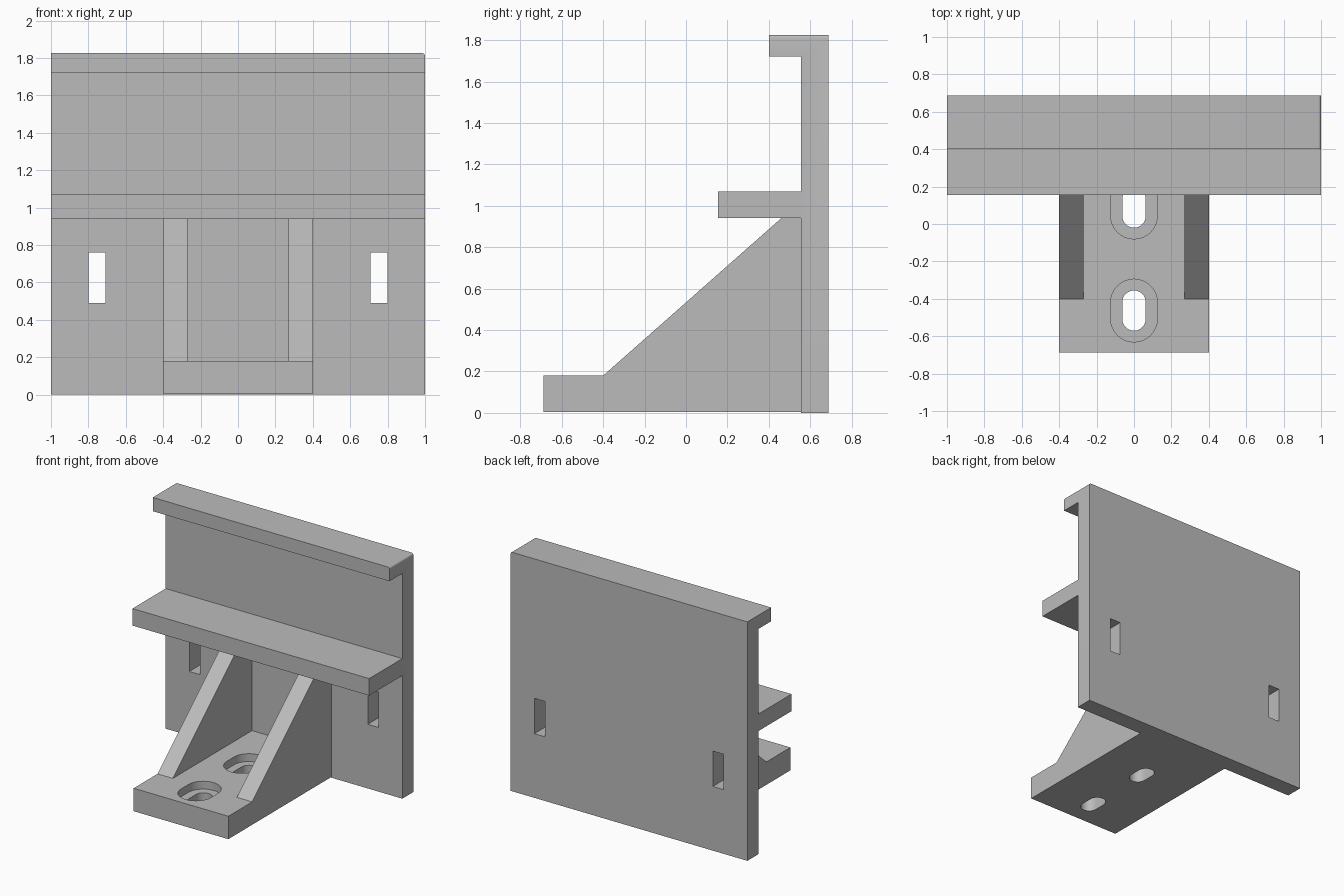
import bpy
import bmesh
from math import pi, sin, cos, radians
from mathutils import Vector

cube = bpy.data.objects.get("Cube")
if cube:
    bpy.data.objects.remove(cube, do_unlink=True)

grey = bpy.data.materials.new("plain grey")
grey.use_nodes = True
COLOUR = (0.5, 0.5, 0.5, 1)
grey.diffuse_color = COLOUR
grey.node_tree.nodes["Principled BSDF"].inputs["Base Color"].default_value = COLOUR


def extrude(name, points, direction, round_edge=None):
    """Solid made by sweeping a closed outline along a direction."""
    bm = bmesh.new()
    face = bm.faces.new([bm.verts.new(p) for p in points])
    swept = bmesh.ops.extrude_face_region(bm, geom=[face])
    moved = [g for g in swept["geom"] if isinstance(g, bmesh.types.BMVert)]
    bmesh.ops.translate(bm, verts=moved, vec=Vector(direction))
    bmesh.ops.recalc_face_normals(bm, faces=bm.faces[:])
    if round_edge:
        edges = [e for e in bm.edges if all(round_edge(v.co) for v in e.verts)]
        bmesh.ops.bevel(bm, geom=edges, offset=0.015, segments=4,
                        profile=0.5, affect='EDGES')
    mesh = bpy.data.meshes.new(name)
    bm.to_mesh(mesh)
    bm.free()
    mesh.materials.append(grey)
    obj = bpy.data.objects.new(name, mesh)
    bpy.context.collection.objects.link(obj)
    return obj


def side_profile(name, outline, half_width, round_edge=None):
    points = [(-half_width, y, z) for y, z in outline]
    return extrude(name, points, (2 * half_width, 0, 0), round_edge)


def box(name, x0, x1, y0, y1, z0, z1):
    points = [(x0, y0, z0), (x1, y0, z0), (x1, y1, z0), (x0, y1, z0)]
    return extrude(name, points, (0, 0, z1 - z0))


def slot(name, y, radius, half_length, z0, z1, steps=16):
    """Upright prism with a long round-ended outline."""
    points = []
    for end in (0, 1):
        shift = half_length if end == 0 else -half_length
        for i in range(steps + 1):
            a = pi * (end + i / steps)
            points.append((radius * cos(a), y + shift + radius * sin(a), z0))
    return extrude(name, points, (0, 0, z1 - z0))


def cut(target, cutter):
    cutter.hide_render = True
    mod = target.modifiers.new("cut", 'BOOLEAN')
    mod.operation = 'DIFFERENCE'
    mod.solver = 'EXACT'
    mod.object = cutter
    bpy.context.view_layer.objects.active = target
    bpy.ops.object.modifier_apply(modifier=mod.name)
    bpy.data.objects.remove(cutter, do_unlink=True)


# Back plate with top lip and shelf
TOP, BACK, FACE, SHELF = 1.825, 0.688, 0.555, 0.94
back_plate = side_profile("back_plate", [
    (BACK, 0), (BACK, TOP), (0.4, TOP), (0.4, 1.72), (FACE, 1.72),
    (FACE, 1.07), (0.155, 1.07), (0.155, SHELF), (FACE, SHELF), (FACE, 0),
], 1, lambda co: co.x > 0.99 and co.z > TOP - 0.001)

# Rectangular windows through the plate
for side in (-1, 1):
    x0, x1 = sorted((side * 0.708, side * 0.8))
    cut(back_plate, box("window_cutter", x0, x1, 0.5, 0.8, 0.49, 0.76))

# Foot and its two sloping side ribs
FLOOR = 0.18
foot_bracket = side_profile("foot_bracket", [
    (-BACK, 0.005), (FACE, 0.005), (FACE, SHELF), (0.46, SHELF),
    (-0.4, FLOOR), (-BACK, FLOOR),
], 0.4)
cut(foot_bracket, box("pocket_cutter", -0.27, 0.27, -0.5, 0.7, FLOOR, 1.1))

# Counterbored mounting slots
for y in (-0.463, 0.088):
    cut(foot_bracket, slot("counterbore_cutter", y, 0.125, 0.043, 0.12, 0.3))
    cut(foot_bracket, slot("slot_cutter", y, 0.0625, 0.045, -0.1, 0.3))

# Smooth rounded walls, sharp corners
for obj in (back_plate, foot_bracket):
    bpy.ops.object.select_all(action='DESELECT')
    obj.select_set(True)
    bpy.context.view_layer.objects.active = obj
    bpy.ops.object.shade_smooth_by_angle(angle=radians(30))
